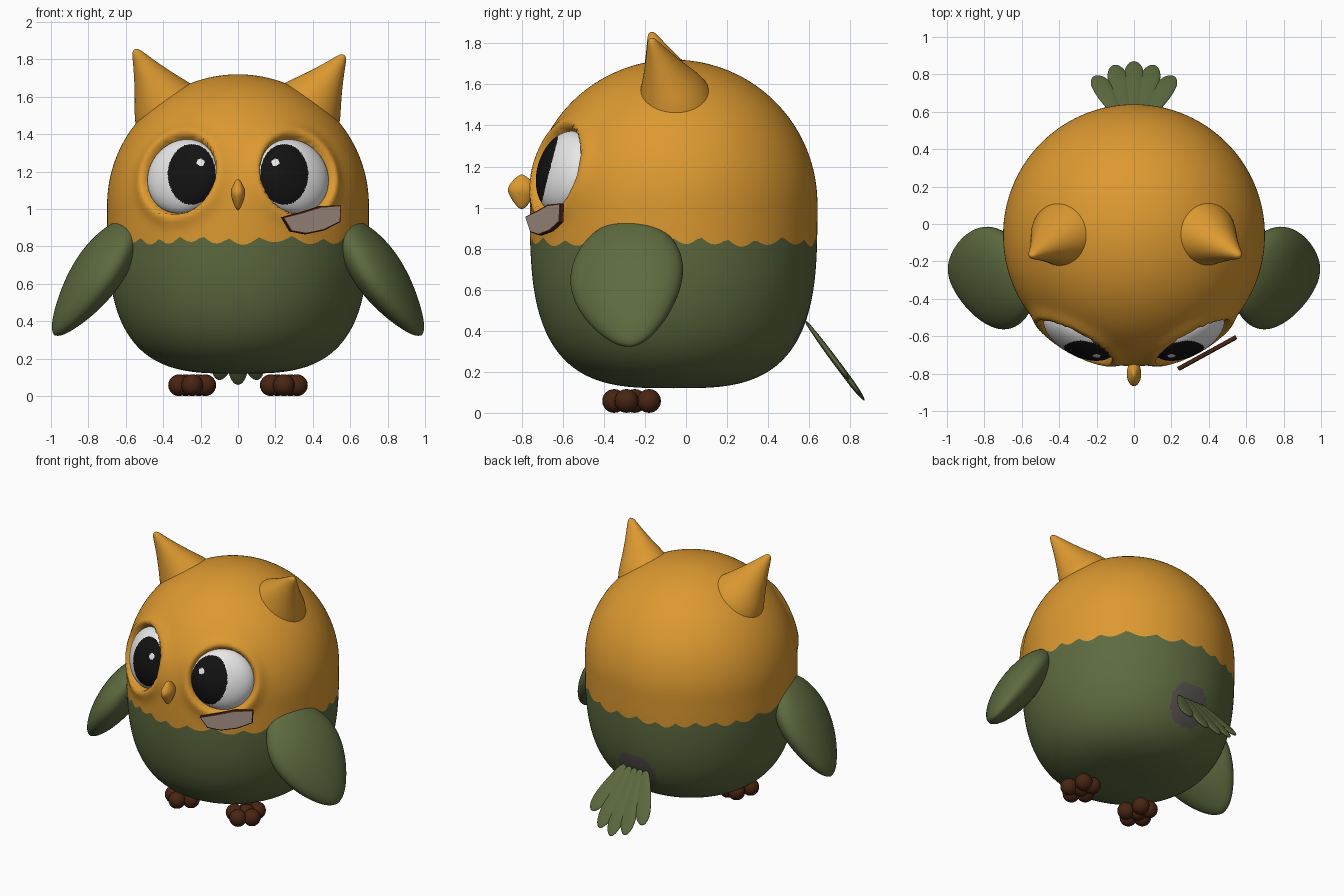
import bpy, bmesh, math
from mathutils import Matrix, Vector

if "Cube" in bpy.data.objects:
    bpy.data.objects.remove(bpy.data.objects["Cube"])


def material(name, rgb):
    m = bpy.data.materials.new(name)
    m.use_nodes = True
    m.diffuse_color = (*rgb, 1)
    bsdf = m.node_tree.nodes["Principled BSDF"]
    bsdf.inputs["Base Color"].default_value = (*rgb, 1)
    bsdf.inputs["Roughness"].default_value = 0.8
    return m


ORANGE = material("orange", (0.72, 0.32, 0.03))
GREEN = material("moss_green", (0.11, 0.145, 0.05))
BROWN = material("dark_brown", (0.065, 0.018, 0.006))
WHITE = material("white", (0.8, 0.8, 0.8))
BLACK = material("black", (0.006, 0.006, 0.006))
BEIGE = material("beige", (0.4, 0.3, 0.25))
GREY = material("warm_grey", (0.1, 0.085, 0.085))


def finish(name, bm, mats, subdivide=0, smooth=True):
    bmesh.ops.recalc_face_normals(bm, faces=bm.faces)
    for f in bm.faces:
        f.smooth = smooth
    mesh = bpy.data.meshes.new(name)
    bm.to_mesh(mesh)
    bm.free()
    for m in mats:
        mesh.materials.append(m)
    ob = bpy.data.objects.new(name, mesh)
    bpy.context.collection.objects.link(ob)
    if subdivide:
        mod = ob.modifiers.new("Smooth", "SUBSURF")
        mod.levels = mod.render_levels = subdivide
    return ob


def frame(origin, axis, side, scale):
    """Matrix with z along axis and x as near to side as possible."""
    z = Vector(axis).normalized()
    x = Vector(side)
    x = (x - x.dot(z) * z).normalized()
    y = z.cross(x)
    rot = Matrix((x, y, z)).transposed().to_4x4()
    return Matrix.Translation(origin) @ rot @ Matrix.Diagonal((*scale, 1))


def lathe(bm, profile, segs):
    """Turn (radius, height) points about z; zero radius makes a pole."""
    rings = []
    for r, z in profile:
        n = 1 if r == 0 else segs
        rings.append([bm.verts.new((r * math.cos(math.tau * i / segs),
                                    r * math.sin(math.tau * i / segs), z)) for i in range(n)])
    bands = []
    for a, b in zip(rings, rings[1:]):
        band = []
        for i in range(segs):
            j = (i + 1) % segs
            quad = [a[i % len(a)], a[j % len(a)], b[j % len(b)], b[i % len(b)]]
            band.append(bm.faces.new(list(dict.fromkeys(quad))))
        bands.append(band)
    return bands


def turned(name, profile, matrix, mat, segs=20):
    bm = bmesh.new()
    lathe(bm, profile, segs)
    bm.transform(matrix)
    return finish(name, bm, [mat], subdivide=2)


def ramp(a, b, v):
    t = min(max((v - a) / (b - a), 0), 1)
    return t * t * (3 - 2 * t)


HEAD = Vector((0, -0.06, 1.02))
eye_dirs = {s: Vector((0.325 * s, -0.59, 0.17)).normalized() for s in (-1, 1)}

# Body: round head over a squarer belly, with a scalloped colour line and eye sockets
SEAM = 0.84
profile = [(0, 0.12)]
for i in range(59, 0, -1):
    u = math.sin(i / 60 * math.pi / 2)
    profile.append((0.7 * (1 - u ** 3.2) ** (1 / 3.2), HEAD.z - 0.9 * u))
for i in range(40):
    a = i / 40 * math.pi / 2
    profile.append((0.7 * math.cos(a), HEAD.z + 0.7 * math.sin(a)))
profile.append((0, 1.72))
bm = bmesh.new()
bands = lathe(bm, profile, 192)
tail_root = Vector((0, 0.56, 0.42))
for (r, z), band in zip(profile, bands):
    for f in band:
        f.material_index = 1 if z < SEAM - 0.01 else 0
        if (f.calc_center_median() + Vector((0, HEAD.y, 0)) - tail_root).length < 0.15:
            f.material_index = 2
for v in bm.verts:
    p = v.co - Vector((0, 0, HEAD.z))
    a = math.atan2(p.y, p.x)
    jag = 0.018 - 0.035 * abs(math.sin(14 * a + math.sin(3 * a))) + 0.008 * math.sin(9 * a)
    for n in eye_dirs.values():
        if p.dot(n) > 0:
            d = (p - p.dot(n) * n).length
            push = 0.02 * math.exp(-((d - 0.24) / 0.04) ** 2) - 0.09 * (1 - ramp(0.18, 0.23, d))
            v.co += push * n
    v.co.z += jag * math.exp(-((v.co.z - SEAM) / 0.05) ** 2)
    v.co.y += HEAD.y
finish("body", bm, [ORANGE, GREEN, GREY])

# Beak
turned("beak", [(0, 0.98), (0.022, 1.02), (0.04, 1.07), (0.042, 1.1), (0.022, 1.14), (0, 1.17)],
       Matrix.Translation((0, -0.8, 0)) @ Matrix.Diagonal((1, 1.75, 1, 1)), ORANGE, 12)

EAR = [(1.15, -0.3), (1.03, 0), (0.76, 0.25), (0.52, 0.5), (0.3, 0.75),
       (0.17, 0.92), (0.1, 0.99), (0, 1.02)]
WING = [(0, 0), (0.42, 0.02), (0.74, 0.12), (0.96, 0.28), (1.02, 0.44),
        (0.92, 0.62), (0.68, 0.8), (0.38, 0.94), (0.18, 0.99), (0, 1.01)]
FEATHER = [(0, 0), (0.5, 0.04), (0.8, 0.3), (1, 0.65), (0.85, 0.88), (0.4, 0.98), (0, 1.01)]
TOES = [(-0.07, -0.29), (0, -0.35), (0.07, -0.29), (-0.035, -0.18), (0.035, -0.18), (0, -0.25)]

for s, label in ((-1, "right"), (1, "left")):
    # Eye: flattened ball with pupil and glint chosen by position
    n = eye_dirs[s]
    bm = bmesh.new()
    bmesh.ops.create_uvsphere(bm, u_segments=128, v_segments=96, radius=1)
    bm.transform(frame(HEAD + 0.62 * n, n, (1, 0, 0), (0.212, 0.205, 0.11)))
    for f in bm.faces:
        c = f.calc_center_median()
        x, z = c.x * s, c.z
        if (c - HEAD).dot(n) > 0.62:
            if math.hypot(x - 0.2, z - 1.25) < 0.02:
                f.material_index = 0
            elif math.hypot((x - 0.247) / 0.128, (z - 1.185) / 0.162) < 1:
                f.material_index = 1
    finish(label + "_eye", bm, [WHITE, BLACK])

    # Ear tuft, the left one set a little lower
    root = Vector((0.385 * s, -0.07, 1.555))
    tip = Vector((0.565, -0.17, 1.82)) if s > 0 else Vector((-0.55, -0.17, 1.85))
    axis = tip - root
    turned(label + "_ear", EAR, frame(root, axis, (0, 1, 0), (0.17, 0.19, axis.length)), ORANGE)

    # Wing
    top = Vector((0.565 * s, -0.31, 0.925))
    axis = Vector((0.98 * s, -0.26, 0.33)) - top
    turned(label + "_wing", WING,
           frame(top, axis, (-0.27 * s, -0.96, 0), (0.285, 0.125, axis.length)), GREEN, 24)

    # Foot: cluster of round toes
    bm = bmesh.new()
    for x, y in TOES:
        bmesh.ops.create_uvsphere(bm, u_segments=20, v_segments=12, radius=0.058,
                                  matrix=Matrix.Translation((0.245 * s + x, y, 0.058)))
    finish(label + "_foot", bm, [BROWN])

# Tail: five flat feathers fanned on one sloping plane
down = Vector((0, 0.29, -0.39)).normalized()
for i in range(-2, 3):
    root = Vector((0.04 * i, 0.58, 0.45))
    axis = Vector((0.062 * i, 0, 0)) + down * (0.485 - 0.032 * i * i)
    turned(f"tail_feather_{i + 3}", FEATHER,
           frame(root, axis, (1, 0, 0), (0.062, 0.017, axis.length)), GREEN, 12)

# Cheek patch: thin plate with a dark edge
outline = [(0, 0.955), (0.05, 0.88), (0.14, 0.865), (0.25, 0.885), (0.35, 0.93),
           (0.355, 1.02), (0.23, 1.015), (0.12, 0.985)]
along = Vector((0.31, 0.17, 0)).normalized()
out = Vector((along.y, -along.x, 0))
start = Vector((0.23, -0.765, 0))
bm = bmesh.new()
back = bm.faces.new([bm.verts.new(start + along * x + Vector((0, 0, z))) for x, z in outline])
res = bmesh.ops.extrude_face_region(bm, geom=[back])
bmesh.ops.translate(bm, vec=out * 0.02, verts=[g for g in res["geom"] if isinstance(g, bmesh.types.BMVert)])
front = [g for g in res["geom"] if isinstance(g, bmesh.types.BMFace)]
bmesh.ops.recalc_face_normals(bm, faces=bm.faces)
bmesh.ops.inset_region(bm, faces=front, thickness=0.008, depth=0.004)
front[0].material_index = 1
finish("cheek_patch", bm, [BROWN, BEIGE], smooth=False)
